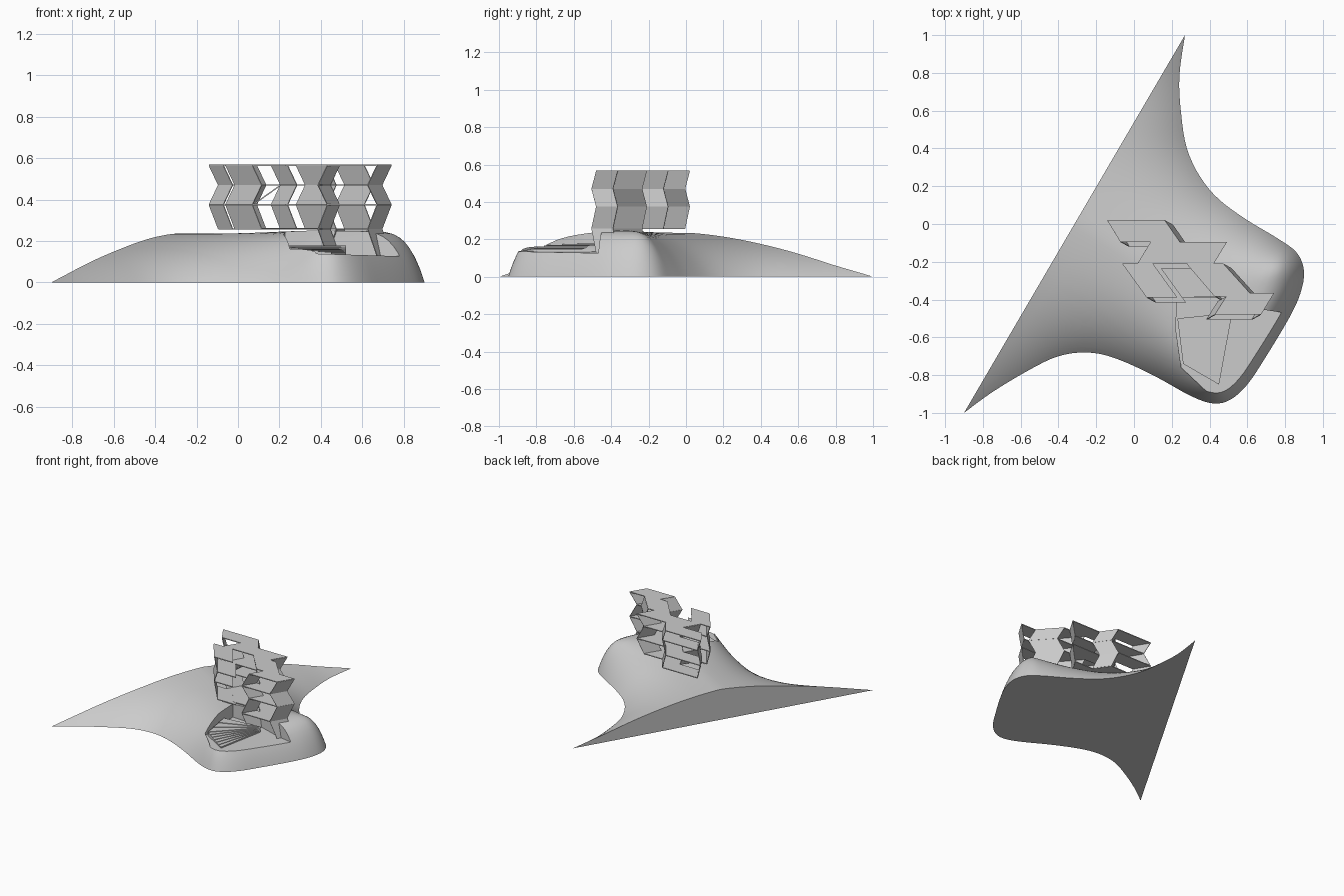
import bpy, bmesh, math
from mathutils import Vector

cube = bpy.data.objects.get("Cube")
if cube:
    bpy.data.objects.remove(cube, do_unlink=True)

grey = bpy.data.materials.new("light_grey")
grey.use_nodes = True
COLOUR = (0.6, 0.6, 0.6, 1)
grey.diffuse_color = COLOUR
grey.node_tree.nodes["Principled BSDF"].inputs["Base Color"].default_value = COLOUR


def finish(name, bm, thickness=0):
    bmesh.ops.recalc_face_normals(bm, faces=bm.faces)
    mesh = bpy.data.meshes.new(name)
    bm.to_mesh(mesh)
    bm.free()
    ob = bpy.data.objects.new(name, mesh)
    bpy.context.collection.objects.link(ob)
    mesh.materials.append(grey)
    if thickness:
        mod = ob.modifiers.new("thickness", "SOLIDIFY")
        mod.thickness = thickness
        mod.offset = 0
    return ob


def floor_height(x):
    return 0.15 - 0.03 * x


def prism(name, points, top):
    """Upright prism standing on the sloping forecourt floor."""
    bm = bmesh.new()
    low = [bm.verts.new((x, y, floor_height(x))) for x, y in points]
    high = [bm.verts.new((x, y, top)) for x, y in points]
    bm.faces.new(low)
    bm.faces.new(high)
    for i in range(len(points)):
        j = (i + 1) % len(points)
        bm.faces.new((low[i], low[j], high[j], high[i]))
    return finish(name, bm)


# Hill: a curved shore joined to a straight vertical cut
START, END = Vector((-0.9, -1)), Vector((0.27, 1))
shore = [Vector(p) for p in (
    (-0.9, -1), (-0.75, -0.89), (-0.55, -0.77), (-0.4, -0.7), (-0.25, -0.68),
    (-0.1, -0.71), (0.1, -0.8), (0.3, -0.91), (0.42, -0.95), (0.51, -0.93),
    (0.6, -0.85), (0.7, -0.7), (0.82, -0.5), (0.88, -0.37), (0.9, -0.25),
    (0.86, -0.15), (0.75, -0.07), (0.6, 0.02), (0.45, 0.13), (0.35, 0.25),
    (0.28, 0.4), (0.25, 0.58), (0.24, 0.78), (0.27, 1))]


def smooth_path(pts, steps):
    out = []
    for i in range(len(pts) - 1):
        a, b, c, d = (pts[max(i - 1, 0)], pts[i], pts[i + 1], pts[min(i + 2, len(pts) - 1)])
        for k in range(steps):
            t = k / steps
            out.append(0.5 * (2 * b + (c - a) * t + (2 * a - 5 * b + 4 * c - d) * t * t
                              + (3 * b - a - 3 * c + d) * t ** 3))
    return out + [pts[-1]]


rim = smooth_path(shore, 4)
lengths = [0]
for a, b in zip(rim, rim[1:]):
    lengths.append(lengths[-1] + (b - a).length)
along = (END - START).normalized()
across = Vector((along.y, -along.x))


def rim_distance(p):
    best = 9
    for a, b in zip(rim, rim[1:]):
        e = b - a
        t = min(1, max(0, (p - a).dot(e) / e.length_squared))
        best = min(best, (p - a - e * t).length)
    return best


def height(p):
    # Steep flanks far from the cut, gentle ones near it, softly levelled crown
    width = max(0.09, 0.4 - 0.3 * (p - START).dot(across))
    rise = 0.3 * (1 - math.exp(-rim_distance(p) / width))
    return rise / (1 + (rise / 0.26) ** 10) ** 0.1


ROWS = 28
bm = bmesh.new()
grid = []
for q, s in zip(rim, lengths):
    p = START.lerp(END, s / lengths[-1])
    column = [bm.verts.new((p.x, p.y, 0))]
    for r in range(ROWS + 1):
        v = p.lerp(q, 1 - (1 - r / ROWS) ** 2)
        column.append(bm.verts.new((v.x, v.y, height(v) if r < ROWS else 0)))
    grid.append(column)
for a, b in zip(grid, grid[1:]):
    for r in range(ROWS + 1):
        bm.faces.new((a[r], a[r + 1], b[r + 1], b[r]))
    bm.faces.new((a[0], b[0], b[-1], a[-1]))
bmesh.ops.remove_doubles(bm, verts=bm.verts, dist=0.0005)
hill = finish("hill", bm)

# Excavated forecourt
pit = [(0.23, -0.39), (0.22, -0.55), (0.25, -0.76), (0.42, -0.92), (0.57, -0.9), (0.83, -0.5),
       (0.79, -0.47), (0.66, -0.45), (0.45, -0.39)]
cutter = prism("forecourt_cutter", pit, 0.5)
cutter.hide_render = True
cutter.hide_viewport = True
cut = hill.modifiers.new("forecourt", "BOOLEAN")
cut.object = cutter
cut.operation = "DIFFERENCE"
cut.solver = "EXACT"
bpy.context.view_layer.objects.active = hill
hill.select_set(True)
bpy.ops.object.modifier_apply(modifier=cut.name)
bpy.ops.object.shade_smooth_by_angle(angle=math.radians(35))

# Fan of shallow steps falling across the forecourt
hub = (0.52, -0.47)
fan = [Vector((0.23, -0.5)).lerp(Vector((0.26, -0.74)), k / 3) for k in range(3)]
fan += [Vector((0.26, -0.74)).lerp(Vector((0.45, -0.85)), k / 6) for k in range(7)]
for k, (a, b) in enumerate(zip(fan, fan[1:])):
    prism(f"fan_step_{k + 1}", [hub, tuple(a), tuple(b)], 0.178 - 0.004 * k)

# Building: stepped plan whose walls lean in and out by storey
plan = [(-0.14, 0.02), (0.16, 0.02), (0.24, -0.095), (0.49, -0.095), (0.42, -0.21),
        (0.47, -0.21), (0.61, -0.365), (0.74, -0.365), (0.67, -0.48), (0.43, -0.48),
        (0.49, -0.385), (0.43, -0.385), (0.28, -0.21), (0.1, -0.21), (0.23, -0.39),
        (0.07, -0.39), (-0.06, -0.21), (0.02, -0.21), (0.09, -0.095), (-0.07, -0.095)]
levels = [(0.565, 0), (0.47, 1), (0.375, 0), (0.258, 1), (0.128, 0)]
slides_right = [p for p in plan if p[0] < 0.3] + [plan[5], plan[6], plan[11]]


def place(p, level):
    z, lean = level
    dx = 0.045 if p in slides_right else -0.045
    return (p[0] + dx * lean, p[1] - 0.025 * lean, z)


def slab(name, points, level):
    bm = bmesh.new()
    bm.faces.new([bm.verts.new(place(p, level)) for p in points])
    finish(name, bm, 0.006)


def walls(name, edges, upper, lower):
    bm = bmesh.new()
    for a, b in edges:
        bm.faces.new([bm.verts.new(c) for c in (
            place(a, upper), place(b, upper), place(b, lower), place(a, lower))])
    finish(name, bm, 0.004)


def solid_edges(points):
    # Slanted plan edges are walled; level ones and the inner courtyard side stay open
    pairs = zip(points, points[1:] + points[:1])
    return [(a, b) for a, b in pairs if abs(a[1] - b[1]) > 0.01 and a != plan[13]]


for i, name in enumerate(("roof", "upper_floor", "middle_floor", "ground_floor")):
    slab(name, plan, levels[i])
for i, name in enumerate(("upper_walls", "middle_walls", "ground_walls")):
    walls(name, solid_edges(plan), levels[i], levels[i + 1])

# Courtyard paving, a stair flight and the lower storey facing the forecourt
slab("courtyard_floor", [plan[k] for k in (12, 11, 14, 13)], (0.26, 0))
bm = bmesh.new()
bm.faces.new([bm.verts.new(c) for c in (
    (0.08, -0.2, 0.38), (0.2, -0.2, 0.465), (0.2, -0.14, 0.465), (0.08, -0.14, 0.38))])
finish("stair_flight", bm, 0.006)
walls("lower_wing_walls", solid_edges(plan[5:12]), levels[3], levels[4])
